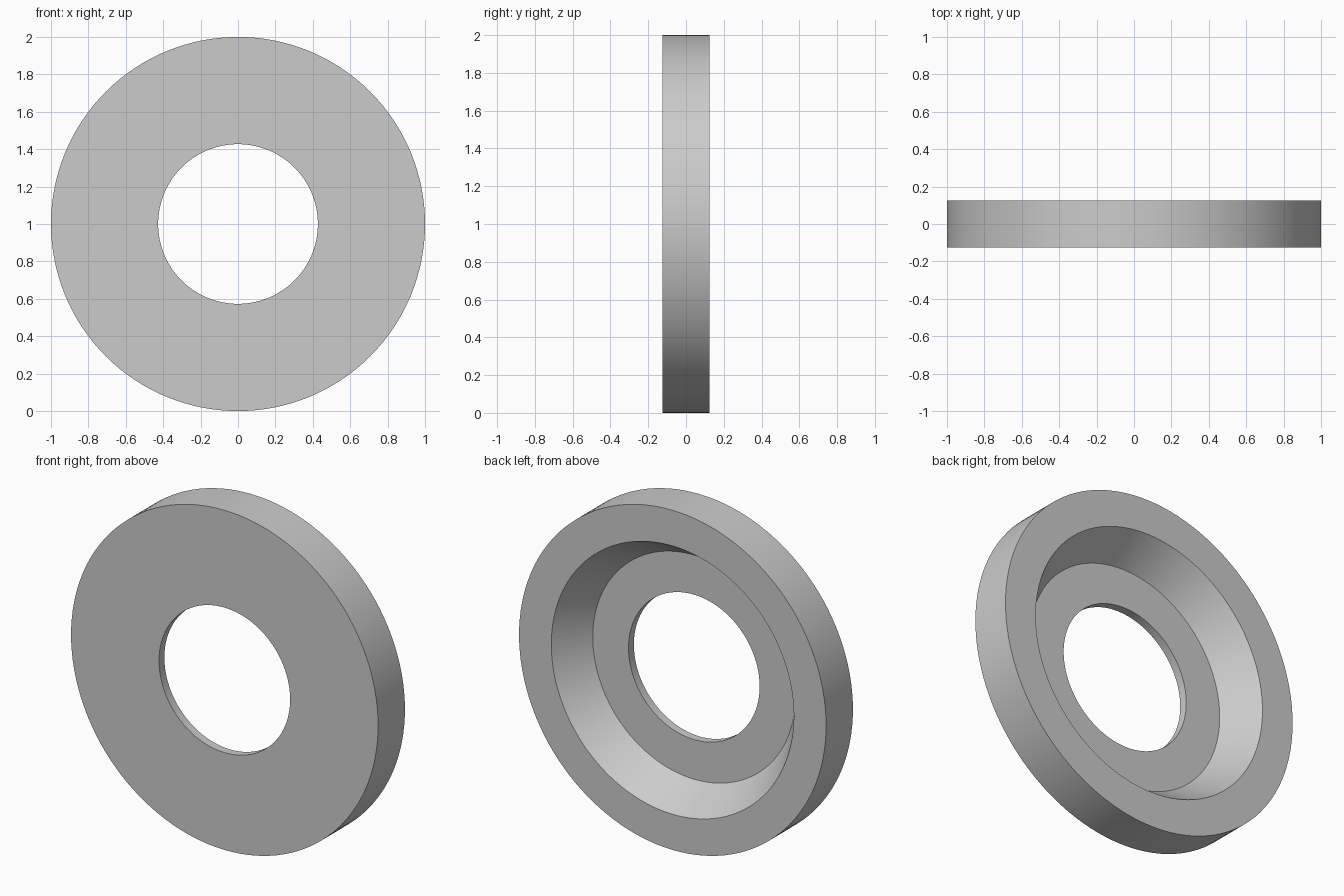
import bpy, bmesh, math
from mathutils import Vector

cube = bpy.data.objects.get("Cube")
if cube:
    bpy.data.objects.remove(cube, do_unlink=True)

# Plain grey for the whole part
grey = bpy.data.materials.new("light_grey")
grey.use_nodes = True
colour = (0.6, 0.6, 0.6, 1)
grey.diffuse_color = colour
grey.node_tree.nodes["Principled BSDF"].inputs["Base Color"].default_value = colour

# Cross-section as (radius, y): flat front, conical recess in the back
SEGMENTS = 128
profile = [
    (0.427, -0.125),  # hole, front
    (1.0, -0.125),    # rim, front
    (1.0, 0.125),     # rim, back
    (0.79, 0.125),    # recess mouth
    (0.66, -0.075),   # recess floor
    (0.427, -0.075),  # hole, back
]

# Revolve the section around the y axis
bm = bmesh.new()
verts = [bm.verts.new((r, y, 0)) for r, y in profile]
edges = [bm.edges.new((a, b)) for a, b in zip(verts, verts[1:] + verts[:1])]
bmesh.ops.spin(bm, geom=verts + edges, cent=(0, 0, 0), axis=(0, 1, 0),
               angle=math.tau, steps=SEGMENTS, use_merge=False)
bmesh.ops.remove_doubles(bm, verts=bm.verts, dist=0.0001)
bmesh.ops.recalc_face_normals(bm, faces=bm.faces)
bmesh.ops.translate(bm, verts=bm.verts, vec=Vector((0, 0, 1)))

mesh = bpy.data.meshes.new("recessed_ring")
bm.to_mesh(mesh)
bm.free()
mesh.materials.append(grey)
ring = bpy.data.objects.new("recessed_ring", mesh)
bpy.context.collection.objects.link(ring)

# Smooth round walls, sharp rims
bpy.ops.object.select_all(action='DESELECT')
ring.select_set(True)
bpy.context.view_layer.objects.active = ring
bpy.ops.object.shade_smooth_by_angle(angle=math.radians(30))
